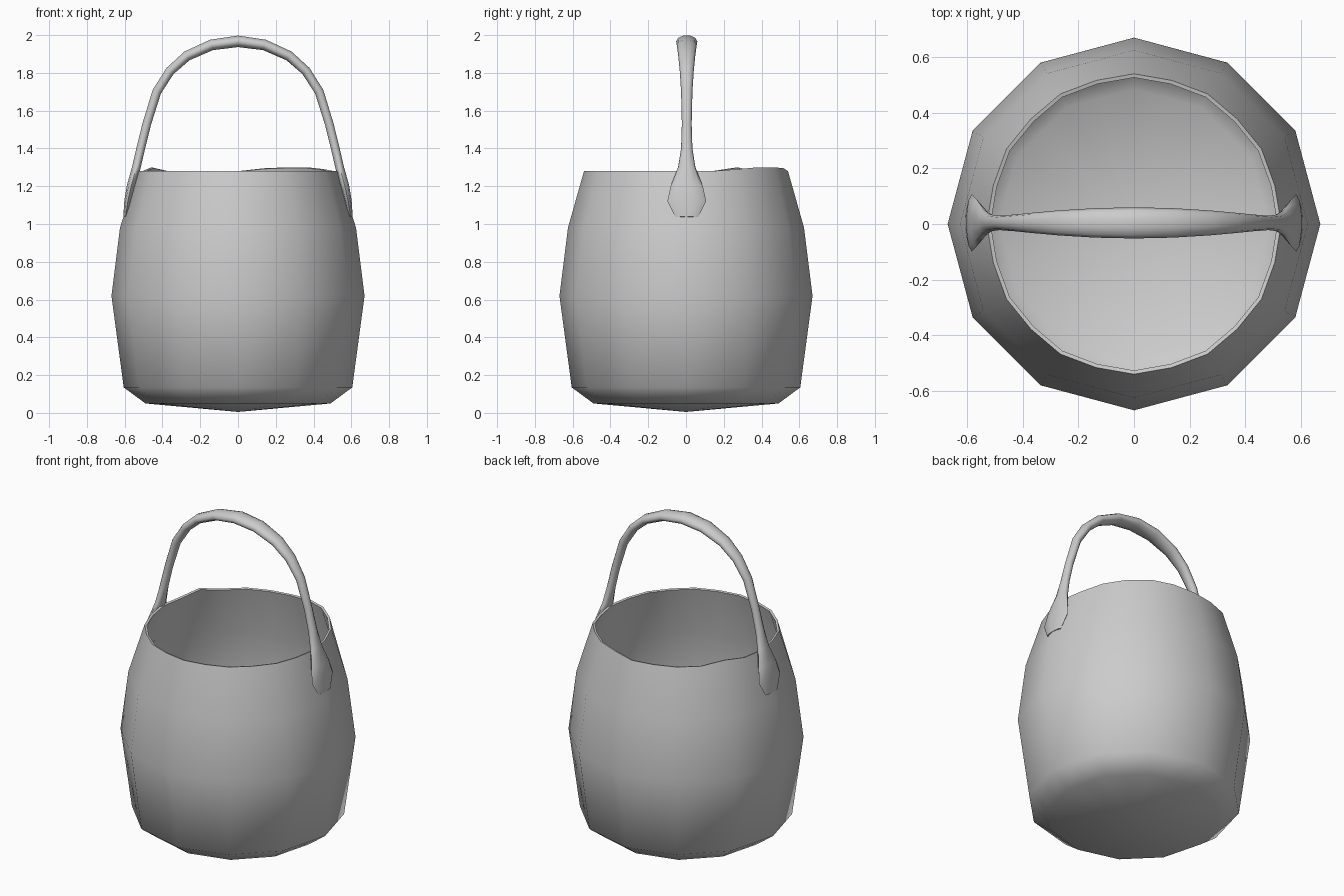
import bpy, bmesh, math
from mathutils import Vector

cube = bpy.data.objects.get("Cube")
if cube:
    bpy.data.objects.remove(cube, do_unlink=True)

# One plain grey for everything
grey = bpy.data.materials.new("plain grey")
grey.use_nodes = True
GREY = (0.6, 0.6, 0.6, 1)
grey.diffuse_color = GREY
grey.node_tree.nodes["Principled BSDF"].inputs["Base Color"].default_value = GREY


def make_object(name, bm):
    mesh = bpy.data.meshes.new(name)
    bm.to_mesh(mesh)
    bm.free()
    mesh.materials.append(grey)
    obj = bpy.data.objects.new(name, mesh)
    bpy.context.collection.objects.link(obj)
    bpy.ops.object.select_all(action="DESELECT")
    obj.select_set(True)
    bpy.context.view_layer.objects.active = obj
    return obj


def bridge(bm, rings):
    for low, high in zip(rings, rings[1:]):
        n = len(low)
        for j in range(n):
            k = (j + 1) % n
            bm.faces.new((low[j], low[k], high[k], high[j]))


# Basket: twelve flat sides that become rounder and slightly wavy at the rim
COLUMNS = 24
profile = [(0.49, 0.05), (0.605, 0.135), (0.67, 0.62), (0.625, 0.98), (0.54, 1.28)]
raised = {2: 0.01, 3: 0.02, 4: 0.02, 5: 0.015, 10: 0.02}
bm = bmesh.new()
rings = []
for radius, z in profile:
    rim = z == profile[-1][1]
    ring = []
    for j in range(COLUMNS):
        angle = math.tau * j / COLUMNS
        flat = math.cos(math.tau / COLUMNS) if j % 2 else 1
        r = radius * (0.99 if rim and j % 2 else flat)
        squeeze = 0.98 if rim else 1
        lift = raised.get(j, 0) if rim else 0
        ring.append(bm.verts.new((r * squeeze * math.cos(angle),
                                  r * math.sin(angle), z + lift)))
    rings.append(ring)
bridge(bm, rings)
pole = bm.verts.new((0, 0, 0.005))
for j in range(COLUMNS):
    bm.faces.new((pole, rings[0][(j + 1) % COLUMNS], rings[0][j]))
basket = make_object("basket", bm)
shell = basket.modifiers.new("thin wall", "SOLIDIFY")
shell.thickness = 0.014
shell.offset = -1
bpy.ops.object.modifier_apply(modifier=shell.name)
bpy.ops.object.shade_smooth_by_angle(angle=math.radians(60))

# Handle: swept oval, given as x, z, half width, half thickness on one side
half = [(0.596, 1.037, 0.06, 0.012), (0.583, 1.12, 0.103, 0.02),
        (0.566, 1.2, 0.085, 0.024), (0.538, 1.3, 0.046, 0.024),
        (0.515, 1.4, 0.03, 0.024), (0.483, 1.53, 0.026, 0.024),
        (0.43, 1.7, 0.03, 0.025), (0.36, 1.81, 0.037, 0.026),
        (0.27, 1.89, 0.045, 0.028), (0.14, 1.948, 0.053, 0.03)]
path = half + [(0, 1.967, 0.056, 0.032)] + [(-x, *rest) for x, *rest in reversed(half)]
SIDES = 10
bm = bmesh.new()
rings = []
for i, (x, z, width, thick) in enumerate(path):
    before, after = path[max(i - 1, 0)], path[min(i + 1, len(path) - 1)]
    along = Vector((after[0] - before[0], 0, after[1] - before[1])).normalized()
    across = Vector((0, 1, 0))
    outward = along.cross(across)
    ring = []
    for j in range(SIDES):
        a = math.tau * j / SIDES
        point = Vector((x, 0.004, z))
        point += across * width * math.cos(a) + outward * thick * math.sin(a)
        ring.append(bm.verts.new(point))
    rings.append(ring)
bridge(bm, rings)
bm.faces.new(rings[0])
bm.faces.new(rings[-1])
bmesh.ops.recalc_face_normals(bm, faces=bm.faces)
make_object("handle", bm)
bpy.ops.object.shade_smooth_by_angle(angle=math.radians(60))
